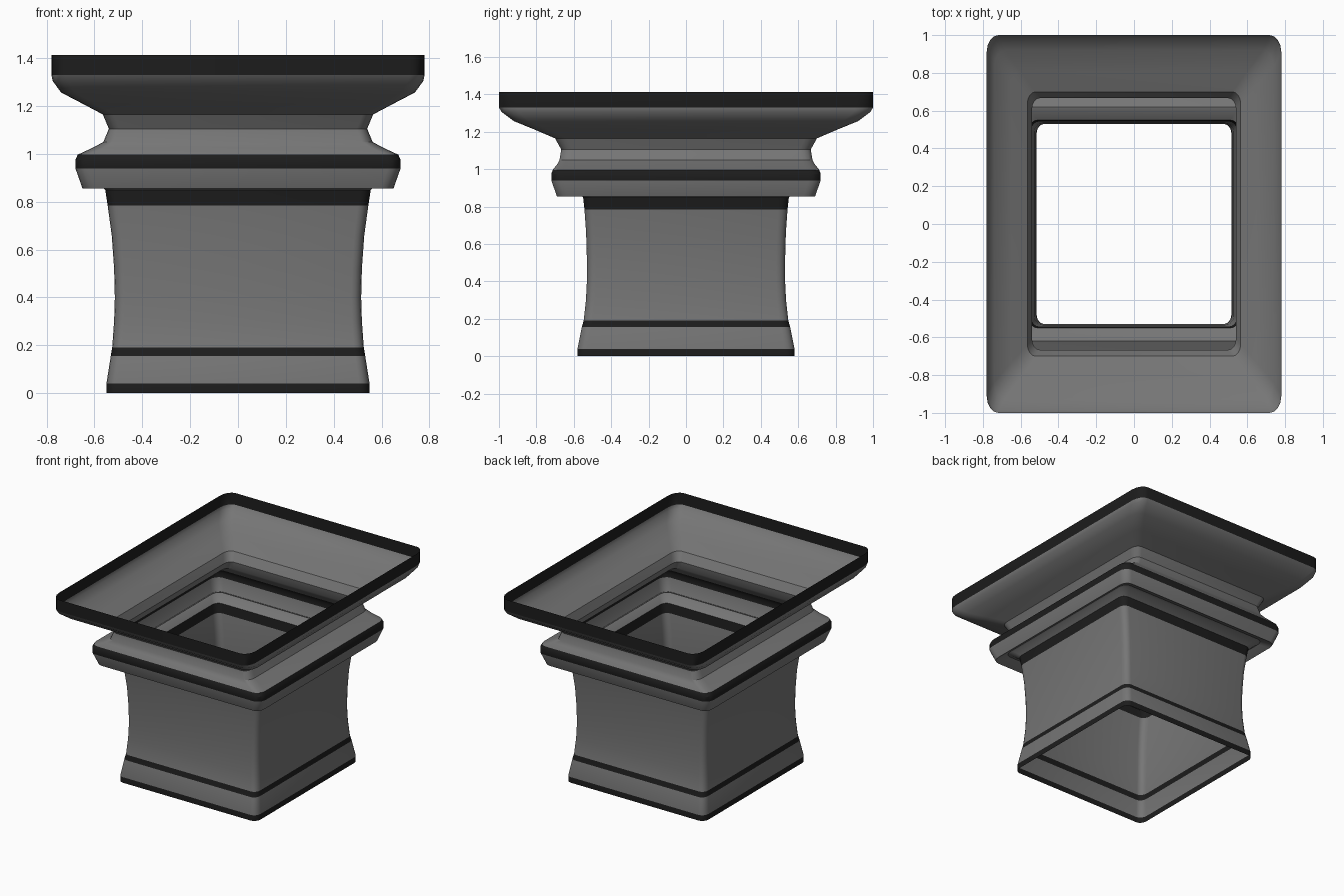
import bpy, bmesh, math

if "Cube" in bpy.data.objects:
    bpy.data.objects.remove(bpy.data.objects["Cube"])

dark = bpy.data.materials.new("dark_band")
dark.diffuse_color = (0.012, 0.012, 0.012, 1)
dark.use_nodes = True
dark.node_tree.nodes["Principled BSDF"].inputs["Base Color"].default_value = dark.diffuse_color
grey = bpy.data.materials.new("grey_body")
grey.diffuse_color = (0.18, 0.18, 0.18, 1)
grey.use_nodes = True
grey.node_tree.nodes["Principled BSDF"].inputs["Base Color"].default_value = grey.diffuse_color
SEG = 4


def ring(hx, hy, z):
    """Rounded rectangle, counter-clockwise."""
    rx, ry = 0.08 * hx, 0.09 * hy
    pts = []
    for k, (sx, sy) in enumerate([(1, 1), (-1, 1), (-1, -1), (1, -1)]):
        for i in range(SEG + 1):
            a = math.pi / 2 * (k + i / SEG)
            pts.append((sx * (hx - rx) + rx * math.cos(a),
                        sy * (hy - ry) + ry * math.sin(a), z))
    return pts


def loft(name, profile, dark_bands):
    """Open thin shell through rings; listed bands are dark."""
    bm = bmesh.new()
    rings = [[bm.verts.new(p) for p in ring(*row)] for row in profile]
    n = len(rings[0])
    for b, (lo, hi) in enumerate(zip(rings, rings[1:])):
        for i in range(n):
            j = (i + 1) % n
            f = bm.faces.new((lo[i], lo[j], hi[j], hi[i]))
            f.material_index = 1 if b in dark_bands else 0
    me = bpy.data.meshes.new(name)
    bm.to_mesh(me)
    bm.free()
    me.materials.append(grey)
    me.materials.append(dark)
    ob = bpy.data.objects.new(name, me)
    bpy.context.collection.objects.link(ob)
    bpy.ops.object.select_all(action='DESELECT')
    ob.select_set(True)
    bpy.context.view_layer.objects.active = ob
    bpy.ops.object.shade_smooth_by_angle(angle=math.radians(28))
    return ob


# Lower shaft: flared foot and waisted wall (half x, half y, z)
loft("shaft", [
    (0.55, 0.58, 0.0), (0.55, 0.58, 0.04), (0.532, 0.557, 0.155),
    (0.526, 0.547, 0.19), (0.518, 0.535, 0.30), (0.515, 0.53, 0.40),
    (0.518, 0.53, 0.52), (0.528, 0.534, 0.66), (0.545, 0.543, 0.785),
    (0.555, 0.55, 0.85)], {0, 2, 8})

# Recessed ledge joining shaft and crown
loft("ledge", [
    (0.555, 0.55, 0.85), (0.59, 0.60, 0.885),
    (0.60, 0.62, 0.89), (0.65, 0.69, 0.855)], set())

# Crown: collar, narrow neck, flared rim
loft("crown", [
    (0.65, 0.69, 0.855), (0.68, 0.72, 0.94), (0.68, 0.72, 0.975),
    (0.67, 0.712, 0.997), (0.605, 0.688, 1.027), (0.563, 0.676, 1.05),
    (0.54, 0.667, 1.105), (0.565, 0.70, 1.165), (0.65, 0.805, 1.21),
    (0.74, 0.92, 1.257), (0.775, 0.985, 1.305), (0.78, 1.0, 1.33),
    (0.78, 1.0, 1.414)], {1, 2, 11})
